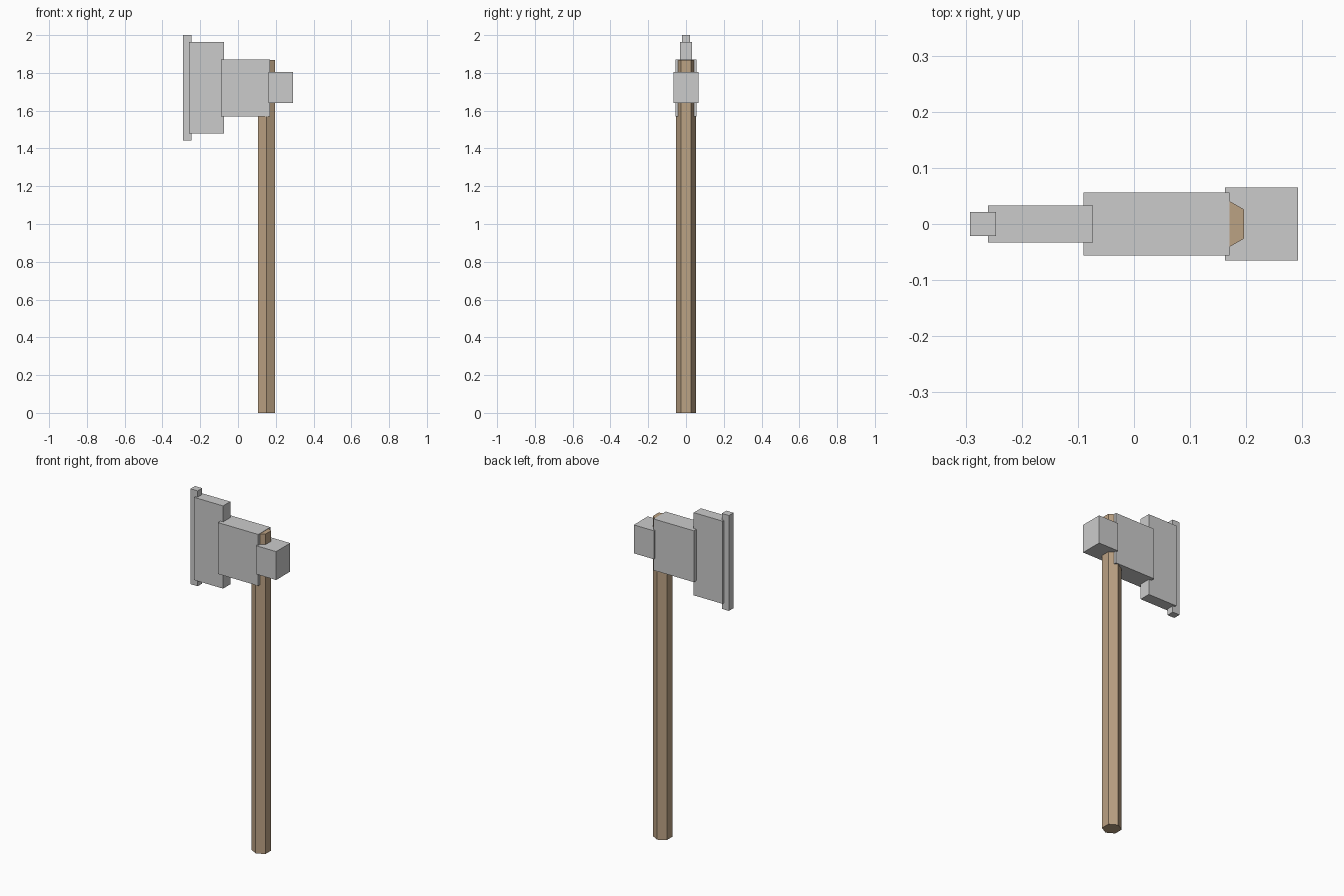
import bpy, math

if "Cube" in bpy.data.objects:
    bpy.data.objects.remove(bpy.data.objects["Cube"])

def material(name, color):
    m = bpy.data.materials.new(name)
    m.diffuse_color = color
    m.use_nodes = True
    m.node_tree.nodes["Principled BSDF"].inputs["Base Color"].default_value = m.diffuse_color
    return m

wood = material("wood", (0.50, 0.36, 0.23, 1))

def box(name, x0, x1, half_y, z0, z1):
    bpy.ops.mesh.primitive_cube_add(size=1, location=((x0 + x1) / 2, 0, (z0 + z1) / 2))
    ob = bpy.context.object
    ob.name = name
    ob.scale = (x1 - x0, 2 * half_y, z1 - z0)
    bpy.ops.object.transform_apply(location=False, rotation=False, scale=True)
    return ob

# Six-sided wooden handle, corners pointing along y
bpy.ops.mesh.primitive_cylinder_add(vertices=6, radius=0.052, depth=1.868,
                                    location=(0.151, 0, 0.934))
handle = bpy.context.object
handle.name = "handle"
handle.data.materials.append(wood)

# Metal head: stepped blocks thinning toward the cutting edge
box("head_block", -0.090, 0.170, 0.056, 1.570, 1.870)
box("blade", -0.260, -0.073, 0.033, 1.480, 1.963)
box("cutting_edge", -0.292, -0.246, 0.021, 1.443, 2.000)

# Blunt hammer poll behind the handle
box("hammer_poll", 0.162, 0.292, 0.065, 1.640, 1.806)
